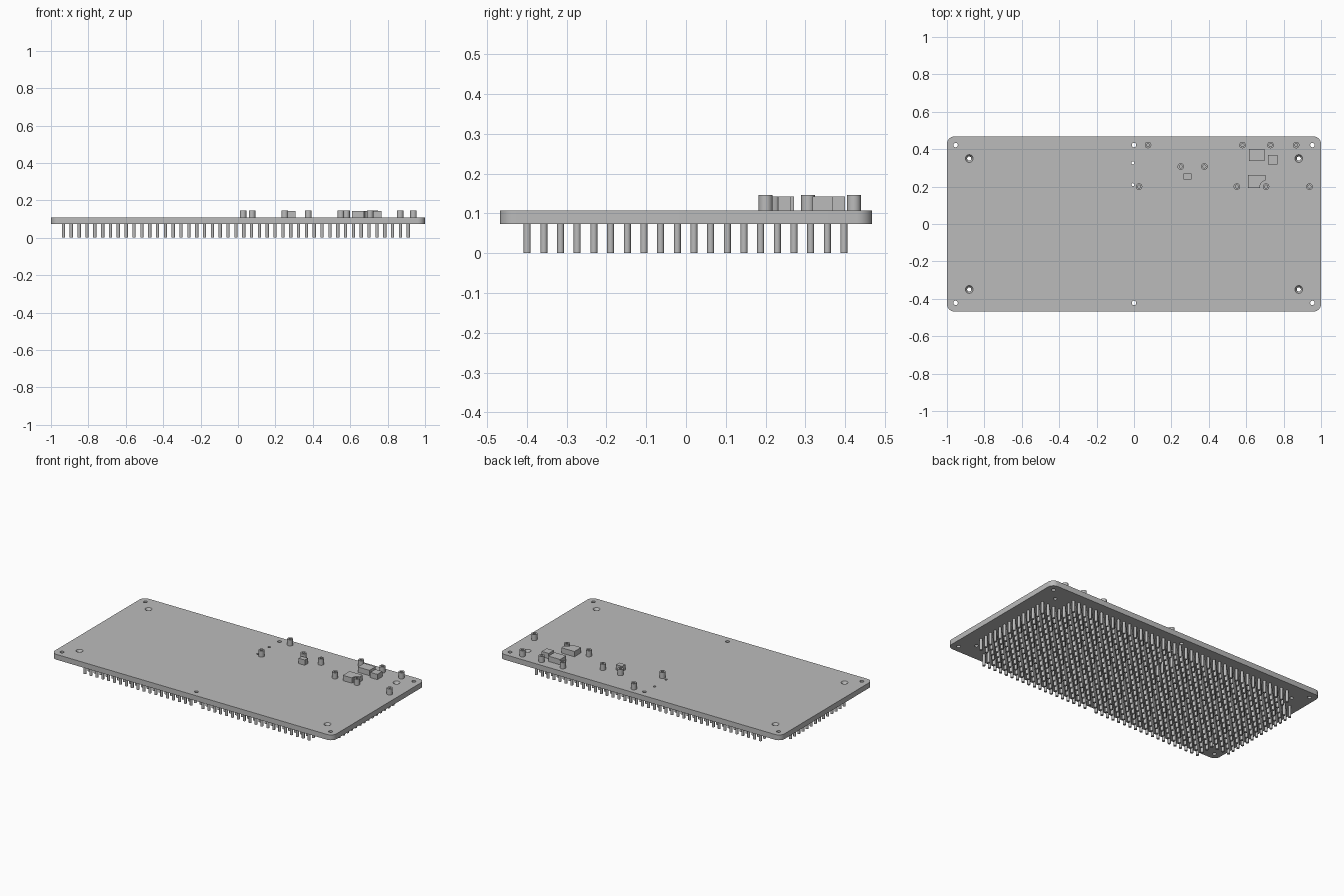
import bpy, bmesh, math
from mathutils import Matrix

if "Cube" in bpy.data.objects:
    bpy.data.objects.remove(bpy.data.objects["Cube"])

BOTTOM, TOP = 0.074, 0.108
BLOCK_TOP, BOSS_TOP = 0.142, 0.147

metal = bpy.data.materials.new("bare aluminium")
metal.use_nodes = True
metal.diffuse_color = (0.5, 0.5, 0.5, 1)
metal.node_tree.nodes["Principled BSDF"].inputs["Base Color"].default_value = (0.5, 0.5, 0.5, 1)


def cylinder(bm, x, y, z0, z1, r0, r1=None, sides=24):
    bmesh.ops.create_cone(bm, cap_ends=True, segments=sides, radius1=r0,
                          radius2=r0 if r1 is None else r1, depth=z1 - z0,
                          matrix=Matrix.Translation((x, y, (z0 + z1) / 2)))


def box(bm, x0, x1, y0, y1, z0, z1):
    size = Matrix.Diagonal((x1 - x0, y1 - y0, z1 - z0, 1))
    place = Matrix.Translation(((x0 + x1) / 2, (y0 + y1) / 2, (z0 + z1) / 2))
    return bmesh.ops.create_cube(bm, size=1, matrix=place @ size)["verts"]


def finish(bm, name):
    mesh = bpy.data.meshes.new(name)
    bm.to_mesh(mesh)
    bm.free()
    mesh.materials.append(metal)
    obj = bpy.data.objects.new(name, mesh)
    bpy.context.collection.objects.link(obj)
    return obj


def smooth(obj):
    bpy.ops.object.select_all(action='DESELECT')
    obj.select_set(True)
    bpy.context.view_layer.objects.active = obj
    bpy.ops.object.shade_smooth_by_angle(angle=math.radians(35))


def cut(obj, cutter):
    cutter.hide_render = True
    cutter.hide_viewport = True
    cutter.display_type = 'WIRE'
    mod = obj.modifiers.new("cut", 'BOOLEAN')
    mod.object = cutter
    mod.operation = 'DIFFERENCE'
    mod.solver = 'EXACT'


# Base plate with rounded corners
bm = bmesh.new()
box(bm, -1, 1, -0.468, 0.468, BOTTOM, TOP)
upright = [e for e in bm.edges if abs(e.verts[0].co.z - e.verts[1].co.z) > 0.01]
bmesh.ops.bevel(bm, geom=upright, offset=0.04, segments=8, profile=0.5, affect='EDGES')
plate = finish(bm, "base_plate")
smooth(plate)

# Through holes: edge holes, two small alignment holes, countersunk screw holes
screws = [(sx * 0.881, sy * 0.35) for sx in (-1, 1) for sy in (-1, 1)]
edge_holes = [(x, sy * 0.422) for x in (-0.954, 0, 0.954) for sy in (-1, 1)]
small_holes = [(-0.006, 0.327), (-0.006, 0.21)]
holes = bmesh.new()
for x, y in edge_holes:
    cylinder(holes, x, y, 0.05, 0.13, 0.012)
for x, y in small_holes:
    cylinder(holes, x, y, 0.05, 0.13, 0.008)
for x, y in screws:
    cylinder(holes, x, y, 0.05, 0.13, 0.011)
cut(plate, finish(holes, "hole_cutter"))
sinks = bmesh.new()
for x, y in screws:
    cylinder(sinks, x, y, TOP - 0.018, TOP + 0.002, 0.010, 0.022)
cut(plate, finish(sinks, "countersink_cutter"))

# Cooling pins, left out around the screw and edge holes
COLS, ROWS, PITCH = 45, 20, 0.0419
bm = bmesh.new()
for i in range(COLS):
    for j in range(ROWS):
        x = -0.933 + i * PITCH
        y = -0.399 + j * PITCH
        at_corner = abs(x) > 0.82 and abs(y) > 0.3
        at_hole = any(math.hypot(x - hx, y - hy) < 0.027 for hx, hy in edge_holes + small_holes)
        if not (at_corner or at_hole):
            cylinder(bm, x, y, 0, BOTTOM + 0.002, 0.0088, sides=14)
smooth(finish(bm, "cooling_pins"))

# Hollow standoffs on the top face
standoffs = [(x, 0.422) for x in (0.075, 0.58, 0.73, 0.867)]
standoffs += [(x, 0.307) for x in (0.25, 0.376)]
standoffs += [(x, 0.2) for x in (0.027, 0.55, 0.706, 0.938)]
bm, bores = bmesh.new(), bmesh.new()
for x, y in standoffs:
    cylinder(bm, x, y, TOP - 0.002, BOSS_TOP, 0.0175)
    cylinder(bores, x, y, TOP + 0.002, BOSS_TOP + 0.02, 0.008, sides=16)
posts = finish(bm, "standoffs")
smooth(posts)
cut(posts, finish(bores, "bore_cutter"))

# Raised contact pads
bm = bmesh.new()
for x0, x1, y0, y1 in ((0.615, 0.698, 0.337, 0.4), (0.717, 0.767, 0.318, 0.369),
                       (0.265, 0.308, 0.238, 0.271)):
    box(bm, x0, x1, y0, y1, TOP - 0.002, BLOCK_TOP)
finish(bm, "contact_pads")

# Pad with a rounded clearance around the neighbouring standoff
bm = bmesh.new()
box(bm, 0.61, 0.703, 0.193, 0.262, TOP - 0.002, BLOCK_TOP)
pad = finish(bm, "notched_pad")
bm = bmesh.new()
cylinder(bm, 0.706, 0.2, TOP - 0.02, BLOCK_TOP + 0.02, 0.032, sides=32)
cut(pad, finish(bm, "notch_cutter"))
